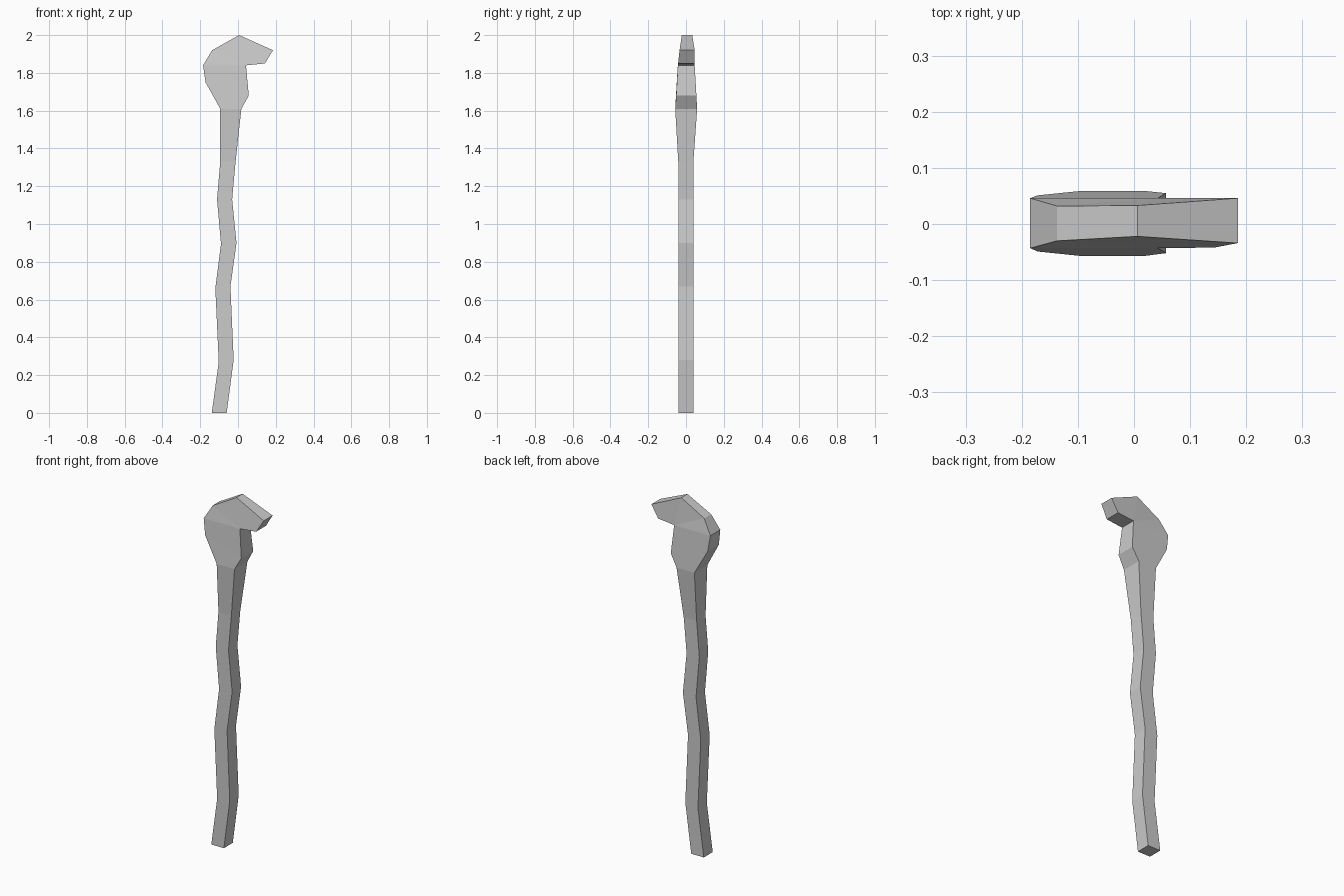
import bpy, bmesh

if "Cube" in bpy.data.objects:
    bpy.data.objects.remove(bpy.data.objects["Cube"])

# Paired outline points up the stick and around the hooked head:
# (left x, left z, right x, right z, left front y, left back y, right front y, right back y)
S = (-0.041, 0.039)
B = (-0.057, 0.059)
N = (-0.043, 0.046)
rows = [
    ((-0.139, 0.00), (-0.060, 0.00), S, S),
    ((-0.102, 0.27), (-0.023, 0.28), S, S),
    ((-0.120, 0.66), (-0.040, 0.67), S, S),
    ((-0.090, 0.895), (-0.008, 0.90), S, S),
    ((-0.111, 1.13), (-0.031, 1.13), S, S),
    ((-0.094, 1.33), (-0.013, 1.33), S, S),
    ((-0.094, 1.61), (0.018, 1.61), B, B),
    ((-0.172, 1.75), (0.057, 1.68), (-0.049, 0.051), (-0.052, 0.055)),
    ((-0.185, 1.84), (0.042, 1.84), N, N),
    ((-0.137, 1.92), (0.042, 1.84), (-0.030, 0.032), N),
    ((0.006, 2.00), (0.042, 1.84), (-0.022, 0.033), N),
    ((0.185, 1.92), (0.143, 1.85), (-0.034, 0.046), (-0.042, 0.046)),
]

# Walking stick: four-sided rings skinned from foot to beak
bm = bmesh.new()
rings = []
for (lx, lz), (rx, rz), (lf, lb), (rf, rb) in rows:
    pts = [(lx, lf, lz), (rx, rf, rz), (rx, rb, rz), (lx, lb, lz)]
    rings.append([bm.verts.new(p) for p in pts])
for a, b in zip(rings, rings[1:]):
    for i in range(4):
        j = (i + 1) % 4
        bm.faces.new((a[i], a[j], b[j], b[i]))
bm.faces.new(rings[0][::-1])
bm.faces.new(rings[-1])

# Merge the shared inner corner of the hook
bmesh.ops.remove_doubles(bm, verts=bm.verts, dist=0.0005)
bmesh.ops.recalc_face_normals(bm, faces=bm.faces)
mesh = bpy.data.meshes.new("walking_stick")
bm.to_mesh(mesh)
bm.free()
stick = bpy.data.objects.new("walking_stick", mesh)
bpy.context.collection.objects.link(stick)
